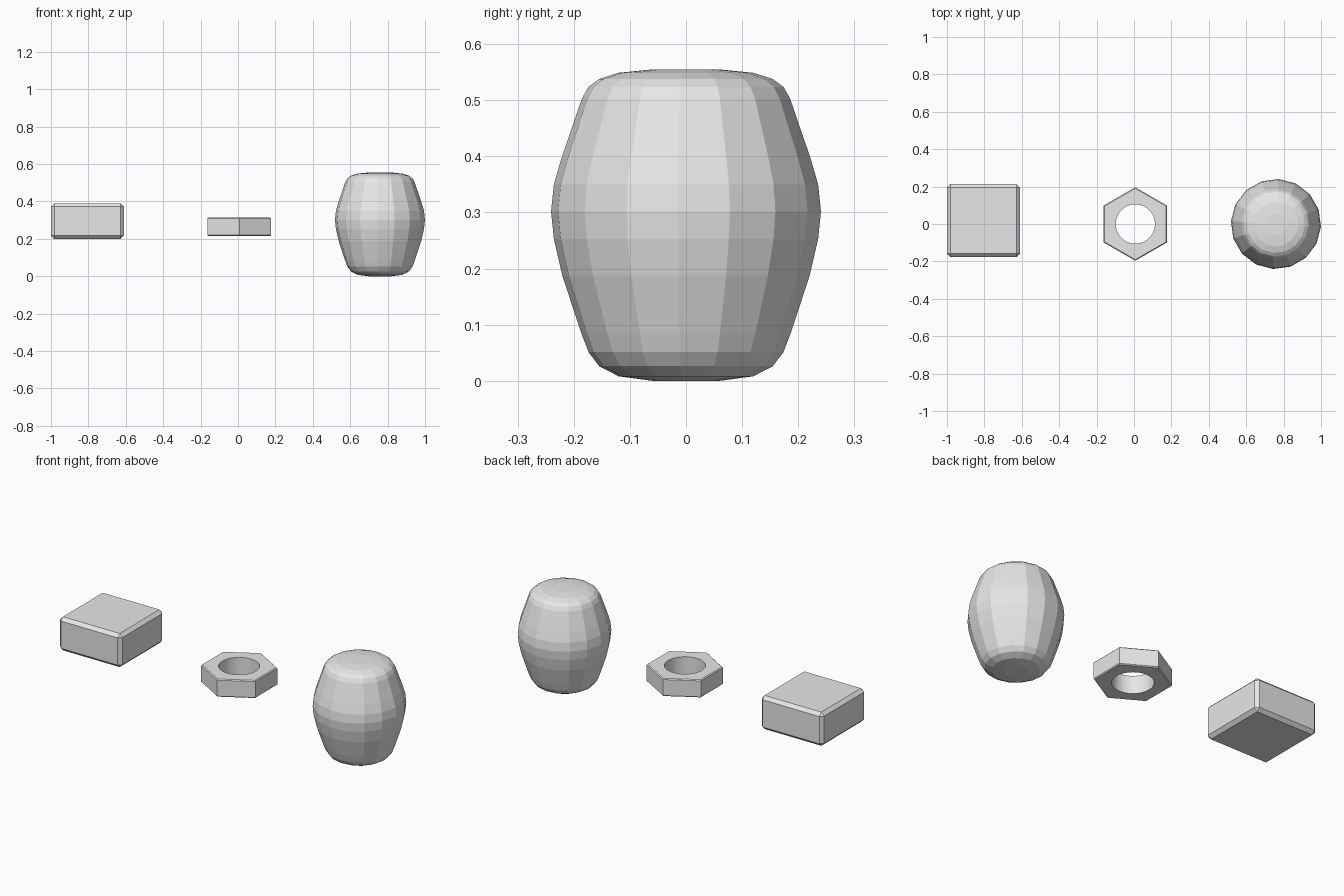
import bpy
import bmesh
from math import cos, sin, pi, radians

cube = bpy.data.objects.get("Cube")
if cube:
    bpy.data.objects.remove(cube, do_unlink=True)

grey = bpy.data.materials.new("plain grey")
grey.use_nodes = True
grey.diffuse_color = (0.8, 0.8, 0.8, 1)
grey.node_tree.nodes["Principled BSDF"].inputs["Base Color"].default_value = (0.8, 0.8, 0.8, 1)


def finish(name, bm, location):
    bmesh.ops.recalc_face_normals(bm, faces=bm.faces[:])
    mesh = bpy.data.meshes.new(name)
    bm.to_mesh(mesh)
    bm.free()
    mesh.materials.append(grey)
    obj = bpy.data.objects.new(name, mesh)
    obj.location = location
    bpy.context.collection.objects.link(obj)
    return obj


def ring(bm, sides, z, radius, turn=0.0):
    """Closed loop of vertices; radius is a function of the angle."""
    angles = [turn + 2 * pi * i / sides for i in range(sides)]
    return [bm.verts.new((radius(a) * cos(a), radius(a) * sin(a), z)) for a in angles]


def bridge(bm, a, b):
    n = len(a)
    for i in range(n):
        j = (i + 1) % n
        bm.faces.new((a[i], a[j], b[j], b[i]))


# Chamfered block
bm = bmesh.new()
bmesh.ops.create_cube(bm, size=1)
bmesh.ops.scale(bm, vec=(0.39, 0.39, 0.19), verts=bm.verts[:])
bmesh.ops.bevel(bm, geom=bm.edges[:], offset=0.018, segments=1, affect='EDGES')
finish("block", bm, (-0.805, 0.018, 0.295))

# Hexagonal nut with a round hole and lightly chamfered rims
def hexagon(apothem):
    return lambda a: apothem / cos((a + pi / 6) % (pi / 3) - pi / 6)


def circle(r):
    return lambda a: r


bm = bmesh.new()
half, chamfer = 0.05, 0.005
section = [
    (-half, hexagon(0.17 - chamfer)), (chamfer - half, hexagon(0.17)),
    (half - chamfer, hexagon(0.17)), (half, hexagon(0.17 - chamfer)),
    (half, circle(0.105)), (-half, circle(0.105)),
]
loops = [ring(bm, 36, z, r, pi / 6) for z, r in section]
for i, loop in enumerate(loops):
    bridge(bm, loop, loops[(i + 1) % len(loops)])
finish("hex_nut", bm, (0.007, 0, 0.265))

# Faceted barrel: radius and height of each ring, bottom to top
profile = [
    (0.06, 0.002), (0.12, 0.01), (0.155, 0.028), (0.174, 0.053),
    (0.187, 0.087), (0.198, 0.12), (0.221, 0.19), (0.236, 0.255),
    (0.241, 0.304), (0.236, 0.352), (0.222, 0.4), (0.203, 0.455),
    (0.186, 0.505), (0.174, 0.526), (0.155, 0.54), (0.12, 0.551), (0.06, 0.557),
]
bm = bmesh.new()
loops = [ring(bm, 16, z, circle(r), radians(-3.6)) for r, z in profile]
for a, b in zip(loops, loops[1:]):
    bridge(bm, a, b)
bm.faces.new(loops[0])
bm.faces.new(loops[-1])
finish("barrel", bm, (0.759, 0, -0.002))
